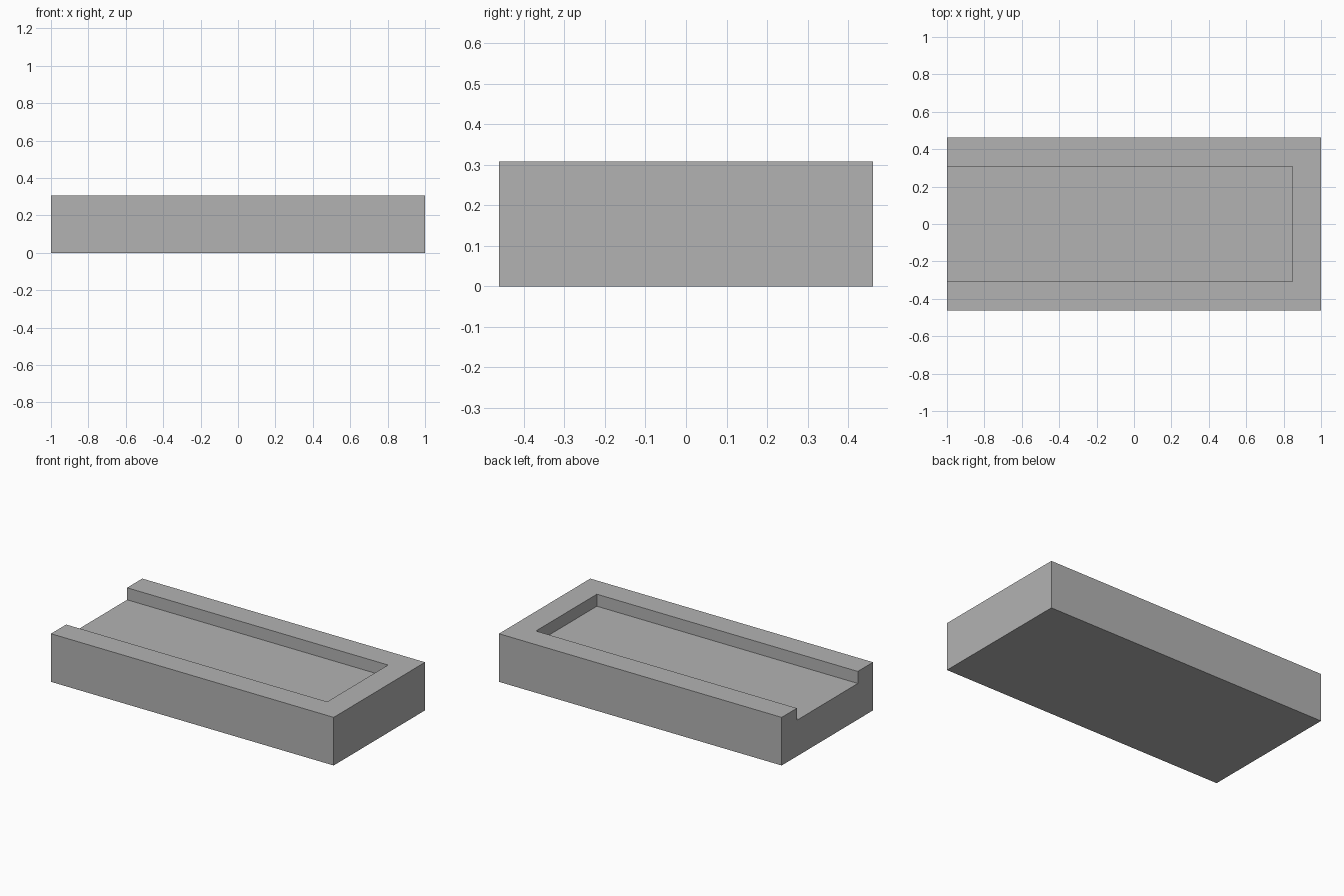
import bpy

cube = bpy.data.objects.get("Cube")
if cube:
    bpy.data.objects.remove(cube, do_unlink=True)

U = 2 / 13                       # wall thickness, the module of the whole block
LENGTH, WIDTH, HEIGHT = 13 * U, 6 * U, 2 * U
DEPTH = U / 2                    # depth of the channel

grey = bpy.data.materials.new("mid grey")
grey.use_nodes = True
colour = (0.45, 0.45, 0.45, 1)
grey.diffuse_color = colour
grey.node_tree.nodes["Principled BSDF"].inputs["Base Color"].default_value = colour


def box(name, low, high):
    """Axis-aligned box between two corners."""
    bpy.ops.mesh.primitive_cube_add(size=1, location=[(a + b) / 2 for a, b in zip(low, high)])
    obj = bpy.context.object
    obj.name = name
    obj.scale = [b - a for a, b in zip(low, high)]
    bpy.ops.object.transform_apply(location=True, rotation=False, scale=True)
    obj.data.materials.append(grey)
    return obj


# Channel cutter: open at the -x end and at the top
cutter = box("channel_cutter",
             (-LENGTH / 2 - U, -WIDTH / 2 + U, HEIGHT - DEPTH),
             (LENGTH / 2 - U, WIDTH / 2 - U, HEIGHT + U))
cutter.hide_render = True

# Solid block with the channel cut out
block = box("channelled_block", (-LENGTH / 2, -WIDTH / 2, 0), (LENGTH / 2, WIDTH / 2, HEIGHT))
cut = block.modifiers.new("channel", "BOOLEAN")
cut.operation = "DIFFERENCE"
cut.solver = "EXACT"
cut.object = cutter
bpy.context.view_layer.objects.active = block
bpy.ops.object.modifier_apply(modifier=cut.name)
bpy.data.objects.remove(cutter, do_unlink=True)
